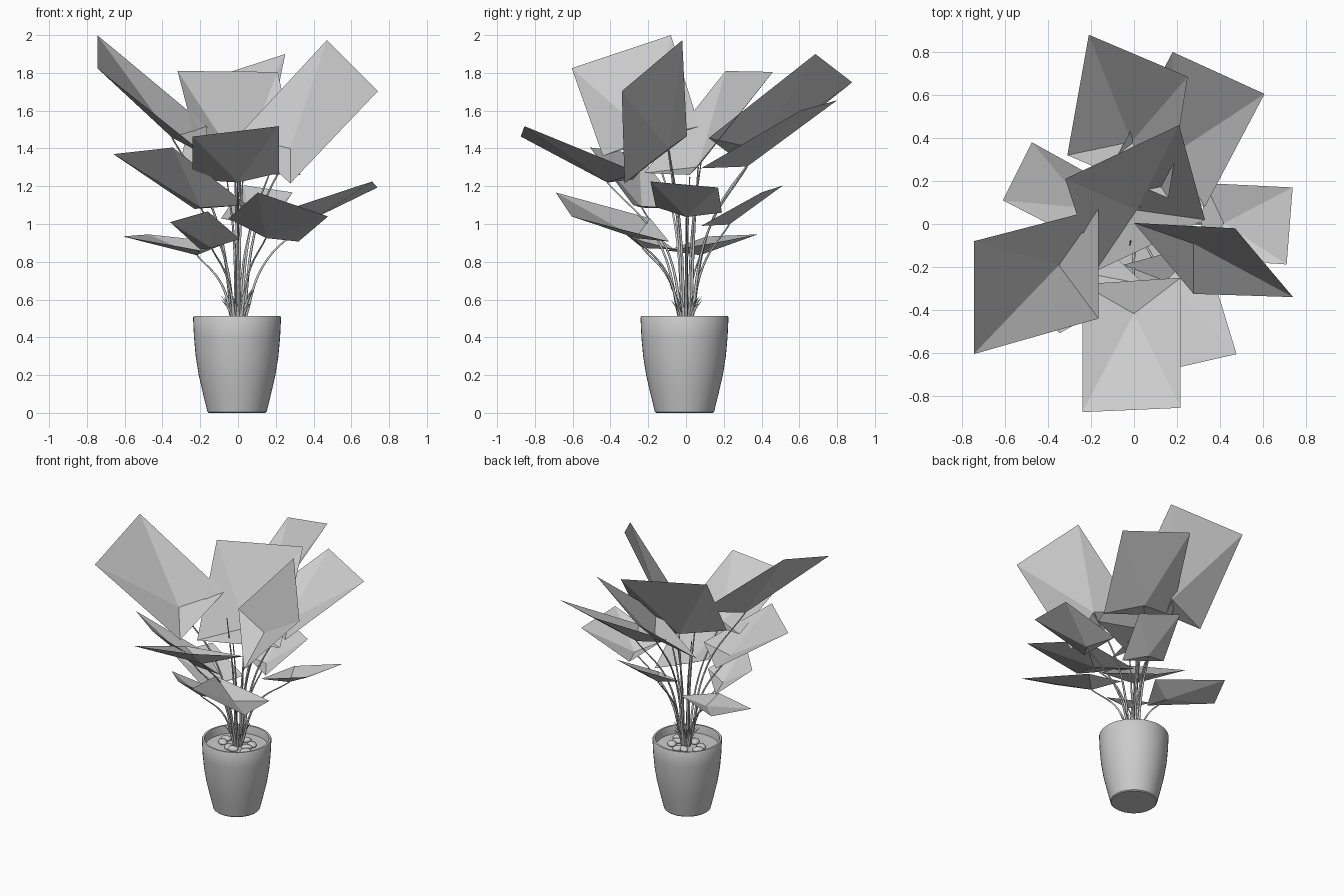
import bpy, bmesh, math, random
from mathutils import Vector

random.seed(4)
cube = bpy.data.objects.get("Cube")
if cube:
    bpy.data.objects.remove(cube)

GREY = (0.6, 0.6, 0.6, 1)
mat = bpy.data.materials.new("plain grey")
mat.use_nodes = True
mat.diffuse_color = GREY
mat.node_tree.nodes["Principled BSDF"].inputs["Base Color"].default_value = GREY
CENTRE = Vector((-0.005, -0.008, 0))


def add_mesh(name, bm):
    bmesh.ops.recalc_face_normals(bm, faces=bm.faces)
    mesh = bpy.data.meshes.new(name)
    bm.to_mesh(mesh)
    bm.free()
    mesh.materials.append(mat)
    obj = bpy.data.objects.new(name, mesh)
    bpy.context.collection.objects.link(obj)
    return obj


def smooth(obj, angle=35):
    bpy.ops.object.select_all(action='DESELECT')
    obj.select_set(True)
    bpy.context.view_layer.objects.active = obj
    bpy.ops.object.shade_smooth_by_angle(angle=math.radians(angle))


def lathe(name, profile, sides=48):
    """Spin a radius/height profile about the upright axis."""
    bm = bmesh.new()
    verts = [bm.verts.new((r, 0, z)) for r, z in profile]
    edges = [bm.edges.new(pair) for pair in zip(verts, verts[1:])]
    bmesh.ops.spin(bm, geom=verts + edges, cent=(0, 0, 0), axis=(0, 0, 1),
                   angle=math.tau, steps=sides)
    bmesh.ops.remove_doubles(bm, verts=bm.verts, dist=0.0005)
    obj = add_mesh(name, bm)
    obj.location = CENTRE
    smooth(obj)
    return obj


def stem(name, points, radii):
    """Tapered round tube through the points."""
    curve = bpy.data.curves.new(name, 'CURVE')
    curve.dimensions = '3D'
    curve.bevel_depth = 1
    curve.bevel_resolution = 1
    curve.resolution_u = 8
    curve.use_fill_caps = True
    spline = curve.splines.new('BEZIER')
    spline.bezier_points.add(len(points) - 1)
    for knot, co, radius in zip(spline.bezier_points, points, radii):
        knot.co = co
        knot.radius = radius
        knot.handle_left_type = knot.handle_right_type = 'AUTO'
    curve.materials.append(mat)
    bpy.context.collection.objects.link(bpy.data.objects.new(name, curve))


def leaf(name, corners):
    """Quad leaf folded to a sunken midrib point, with a stem running to it.
    Corners: first tip, second tip, base below second, base below first."""
    a, b, c, d = [Vector(p) for p in corners]
    base, tip = (c + d) / 2, (a + b) / 2
    normal = (tip - base).cross(b - a).normalized()
    if normal.z < 0:
        normal.negate()
    rib = base.lerp(tip, 0.2) - normal * 0.19 * (b - a).length
    bm = bmesh.new()
    ring = [bm.verts.new(p) for p in (a, b, c, d)]
    mid = bm.verts.new(rib)
    for i in range(4):
        bm.faces.new((ring[i], ring[(i + 1) % 4], mid))
    add_mesh(name, bm)
    out = Vector((rib.x, rib.y, 0))
    root = out.normalized() * 0.025 + Vector((0, 0, 0.46))
    bend = root + out * 0.3 + Vector((0, 0, (rib.z - 0.46) * 0.6))
    stem(name + "_stem", (root, bend, rib), (0.009, 0.006, 0.004))


# Pot with a rim and hollow top, and the soil inside it
lathe("pot", [(0, 0), (0.15, 0), (0.157, 0.006), (0.18, 0.1), (0.203, 0.2),
              (0.219, 0.3), (0.228, 0.4), (0.233, 0.505), (0.229, 0.512),
              (0.216, 0.512), (0.213, 0.5), (0.208, 0.44)])
lathe("soil", [(0, 0.46), (0.21, 0.455)])

# Pebbles on the soil
for i in range(9):
    angle = i * math.tau / 9 + random.uniform(-0.2, 0.2)
    reach = random.uniform(0.07, 0.13)
    bm = bmesh.new()
    bmesh.ops.create_icosphere(bm, subdivisions=2, radius=0.036)
    pebble = add_mesh(f"pebble_{i + 1}", bm)
    pebble.location = (reach * math.cos(angle), reach * math.sin(angle), 0.468)
    pebble.scale = (1.1, random.uniform(0.7, 0.9), 0.55)
    pebble.rotation_euler.z = random.uniform(0, 3)
    smooth(pebble, 60)

# Upper leaves
leaf("upper_leaf_right", [(-.745, -.08, 2), (-.745, -.605, 1.825),
                          (-.165, -.44, 1.36), (-.165, .07, 1.517)])
leaf("upper_leaf_left", [(.47, -.02, 1.973), (.74, -.34, 1.703),
                         (.277, -.325, 1.215), (0, .005, 1.465)])
leaf("upper_leaf_back", [(-.21, .88, 1.75), (.25, .685, 1.9),
                         (.16, .12, 1.455), (-.31, .32, 1.305)])
leaf("upper_leaf_centre", [(-.32, .21, 1.81), (.21, .46, 1.805),
                           (.33, .02, 1.26), (-.18, -.22, 1.27)])
leaf("upper_leaf_back_left", [(.18, .8, 1.655), (.607, .605, 1.6),
                              (.33, .08, 1.295), (-.1, .275, 1.35)])

# Middle leaves
leaf("middle_leaf_front", [(-.24, -.875, 1.463), (.217, -.855, 1.518),
                           (.217, -.25, 1.27), (-.24, -.28, 1.236)])
leaf("middle_leaf_right", [(-.66, -.25, 1.37), (-.345, -.508, 1.405),
                           (.05, -.28, 1.1), (-.23, -.02, 1.08)])
leaf("middle_leaf_left", [(.738, .17, 1.193), (.71, -.188, 1.225),
                          (.3, -.16, 1.09), (.33, .19, 1.06)])
leaf("middle_leaf_back", [(.03, .515, 1.205), (.29, .4, 1.167),
                          (.17, .08, .99), (-.09, .2, 1.03)])

# Lower leaves
leaf("lower_leaf_front", [(.105, -.69, 1.167), (.477, -.605, 1.04),
                          (.32, -.09, .907), (-.05, -.19, 1.03)])
leaf("lower_leaf_right", [(-.36, -.26, 1.01), (-.16, -.47, 1.067),
                          (.01, -.27, .92), (-.2, -.06, .865)])
leaf("lower_leaf_back", [(-.61, .11, .934), (-.475, .38, .945),
                         (-.06, .15, .9), (-.2, -.1, .86)])

# Short pointed shoots round the foot of the stems
for i in range(16):
    angle = i * math.tau / 16 + random.uniform(-0.15, 0.15)
    out = Vector((math.cos(angle), math.sin(angle), 0))
    reach, top = random.uniform(0.06, 0.1), random.uniform(0.59, 0.68)
    stem(f"shoot_{i + 1}",
         (out * 0.02 + Vector((0, 0, 0.46)),
          out * (reach * 0.55) + Vector((0, 0, 0.46 + (top - 0.46) * 0.65)),
          out * reach + Vector((0, 0, top))), (0.008, 0.007, 0.0005))

# A few bare young stalks in the middle
for i, (x, y, z) in enumerate([(-.02, -.1, 1.43), (.03, .08, 1.33), (-.06, .02, 1.25)]):
    stem(f"young_stalk_{i + 1}", ((x * 0.2, y * 0.2, 0.46), (x * 0.4, y * 0.4, 0.95),
                                  (x, y, z)), (0.008, 0.006, 0.003))
